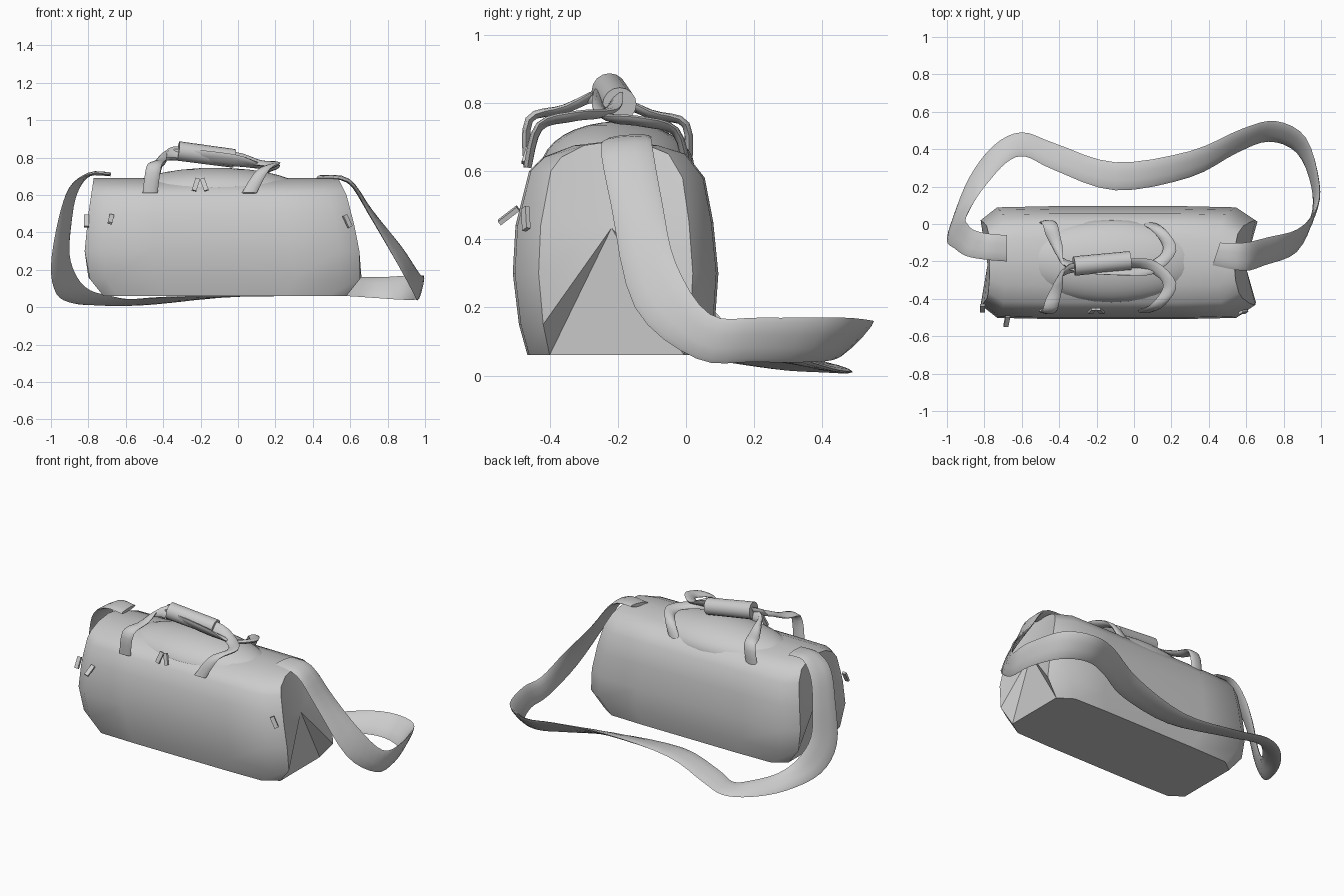
import bpy, bmesh, math
from mathutils import Vector

cube = bpy.data.objects.get("Cube")
if cube:
    bpy.data.objects.remove(cube)

grey = bpy.data.materials.new("grey_fabric")
grey.use_nodes = True
GREY = (0.6, 0.6, 0.6, 1)
grey.diffuse_color = GREY
grey.node_tree.nodes["Principled BSDF"].inputs["Base Color"].default_value = GREY


def finish(obj, angle=40):
    """Give an object its material and smooth shading with sharp edges kept."""
    obj.data.materials.clear()
    obj.data.materials.append(grey)
    bpy.ops.object.select_all(action='DESELECT')
    bpy.context.view_layer.objects.active = obj
    obj.select_set(True)
    bpy.ops.object.shade_smooth_by_angle(angle=math.radians(angle))
    return obj


def loft(name, rings, angle=40):
    """Skin a list of closed rings and close both ends with fans."""
    bm = bmesh.new()
    rows = [[bm.verts.new(p) for p in ring] for ring in rings]
    count = len(rows[0])
    for low, high in zip(rows, rows[1:]):
        for i in range(count):
            j = (i + 1) % count
            bm.faces.new((low[i], low[j], high[j], high[i]))
    for row in (rows[0], rows[-1]):
        middle = bm.verts.new(sum((v.co for v in row), Vector()) / count)
        for i in range(count):
            bm.faces.new((row[i], row[(i + 1) % count], middle))
    bmesh.ops.recalc_face_normals(bm, faces=bm.faces)
    mesh = bpy.data.meshes.new(name)
    bm.to_mesh(mesh)
    bm.free()
    obj = bpy.data.objects.new(name, mesh)
    bpy.context.collection.objects.link(obj)
    return finish(obj, angle)


def smooth_path(points, steps=4):
    """Interpolate points with a Catmull-Rom spline."""
    pts = [Vector(p) for p in points]
    pts = [pts[0]] + pts + [pts[-1]]
    result = []
    for a, b, c, d in zip(pts, pts[1:], pts[2:], pts[3:]):
        for s in range(steps):
            t = s / steps
            result.append(b + (c - a) * t / 2 + (a * 2 - b * 5 + c * 4 - d) * t * t / 2
                          + (b * 3 - a - c * 3 + d) * t ** 3 / 2)
    return result + [pts[-1]]


def webbing(name, edge_a, edge_b, thickness):
    """Padded band between two edge lines, with a lens-shaped section."""
    left, right = smooth_path(edge_a), smooth_path(edge_b)
    centres = [(a + b) / 2 for a, b in zip(left, right)]
    rings = []
    last = len(centres) - 1
    for i, centre in enumerate(centres):
        half = (left[i] - right[i]) / 2
        tangent = centres[min(i + 1, last)] - centres[max(i - 1, 0)]
        normal = tangent.cross(half).normalized() * thickness / 2
        rings.append([centre + half * math.cos(k * math.pi / 5)
                      + normal * math.sin(k * math.pi / 5) for k in range(10)])
    return loft(name, rings, 60)


def lookup(table, z):
    """Piecewise linear value of a (z, x) table."""
    for (z0, x0), (z1, x1) in zip(table, table[1:]):
        if z <= z1:
            return x0 + (x1 - x0) * max(z - z0, 0) / (z1 - z0)
    return table[-1][1]


# Bag body: one section swept along x, with sloping, chamfered ends
MID_Y = -0.205
section = [(-.465, .06), (-.49, .15), (-.508, .3), (-.5, .44), (-.485, .5), (-.46, .6),
           (-.42, .64), (-.33, .675), (-.2, .69), (-.08, .675), (0, .65), (.055, .58),
           (.08, .45), (.095, .3), (.085, .16), (.06, .06)]
right_end = [(.06, -.72), (.16, -.8), (.3, -.82), (.5, -.8), (.7, -.77)]
left_end = [(.06, .58), (.16, .66), (.35, .645), (.6, .58), (.7, .53)]


def body_ring(along, taper):
    ring = []
    for y, z in section:
        x0, x1 = lookup(right_end, z), lookup(left_end, z)
        ring.append((x0 + (x1 - x0) * along, MID_Y + (y - MID_Y) * taper, z))
    return ring


loft("bag_body", [body_ring(t, s) for t, s in
                  ((0, .75), (.06, .98), (.25, 1), (.5, 1), (.75, 1), (.93, .98), (1, .75))])

# Bulging top flap
bpy.ops.mesh.primitive_uv_sphere_add(segments=32, ring_count=16, location=(-.12, -.2, .61))
flap = bpy.context.object
flap.name = "top_flap"
flap.scale = (.48, .225, .135)
finish(flap)

# Shoulder strap: outer and inner edge lines, from bag end around to bag end
outer = [(-.68, -.2, .71), (-.8, -.19, .71), (-.9, -.17, .64), (-.96, -.13, .47),
         (-1, -.09, .22), (-.97, .03, .07), (-.88, .25, .02), (-.75, .42, .01),
         (-.6, .49, .01), (-.42, .43, .02), (-.1, .33, .06), (.3, .39, .12),
         (.58, .51, .16), (.76, .55, .16), (.92, .46, .17), (.99, .22, .17),
         (.97, .07, .18), (.87, -.03, .33), (.72, -.07, .51), (.59, -.1, .68), (.46, -.1, .7)]
inner = [(-.68, -.06, .71), (-.79, -.05, .71), (-.86, -.03, .61), (-.89, 0, .45),
         (-.9, .03, .28), (-.86, .11, .16), (-.79, .21, .09), (-.68, .33, .06),
         (-.58, .36, .04), (-.43, .29, .05), (-.1, .18, .06), (.3, .25, .06),
         (.55, .38, .06), (.72, .44, .05), (.87, .38, .04), (.95, .2, .04),
         (.95, .03, .05), (.87, -.15, .2), (.7, -.22, .5), (.59, -.25, .67), (.42, -.22, .69)]
webbing("shoulder_strap", outer, inner, .022)

# Carry handles: centre line with a width direction, mirrored to the back
handle = [((-.47, -.465, .61), (1, 0, 0)), ((-.45, -.46, .75), (1, 0, 0)),
          ((-.42, -.36, .78), (1, .3, .3)), ((-.35, -.24, .83), (.2, .6, .7)),
          ((-.02, -.21, .8), (0, .6, .8)), ((.12, -.24, .77), (0, 1, .3)),
          ((.19, -.33, .76), (.9, .3, .3)), ((.13, -.43, .73), (1, 0, .2)),
          ((.06, -.465, .61), (1, 0, 0))]
for name, back in (("front_handle", False), ("back_handle", True)):
    edges = ([], [])
    for centre, width in handle:
        centre, width = Vector(centre), Vector(width).normalized() * .04
        if back:
            centre.y, width.y = -.46 - centre.y, -width.y
            centre.z -= .015
        edges[0].append(centre + width)
        edges[1].append(centre - width)
    webbing(name, edges[0], edges[1], .025)

# Grip wrap around both handles
start, end = Vector((-.32, -.225, .835)), Vector((-.02, -.195, .795))
axis = end - start
bpy.ops.mesh.primitive_cone_add(vertices=16, radius1=.052, radius2=.05, depth=axis.length,
                                location=(start + end) / 2,
                                rotation=axis.to_track_quat('Z', 'Y').to_euler())
grip = bpy.context.object
grip.name = "grip_wrap"
finish(grip)

# Zipper pulls
pulls = [("side_pull", (-.81, -.45, .46), (-.5, 0, 0)),
         ("pocket_pull", (-.68, -.52, .47), (-.9, .25, 0)),
         ("end_pull", (.585, -.47, .46), (-.2, -.4, .6)),
         ("flap_pull_a", (-.225, -.465, .655), (-.3, .3, 0)),
         ("flap_pull_b", (-.18, -.465, .655), (-.3, -.35, 0))]
for name, place, turn in pulls:
    bpy.ops.mesh.primitive_cube_add(size=1, location=place, rotation=turn)
    pull = bpy.context.object
    pull.name = name
    pull.scale = (.025, .014, .07)
    finish(pull)
